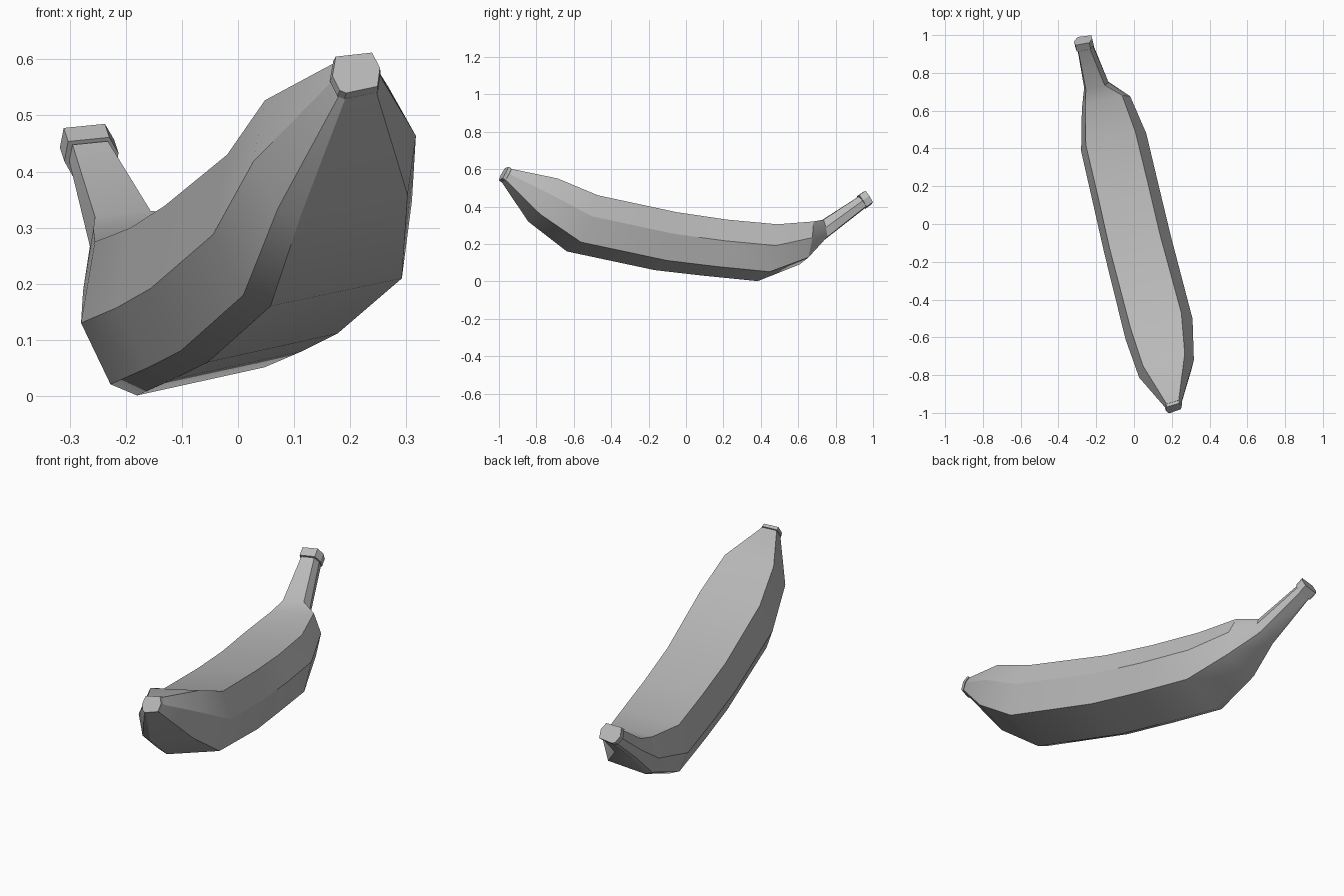
import bpy
import bmesh
import math

old = bpy.data.objects.get("Cube")
if old:
    bpy.data.objects.remove(old, do_unlink=True)

# One flat colour for the whole fruit
skin = bpy.data.materials.new("plain_grey")
skin.use_nodes = True
colour = (0.5, 0.5, 0.5, 1)
skin.diffuse_color = colour
skin.node_tree.nodes["Principled BSDF"].inputs["Base Color"].default_value = colour

# Seven-sided cross-section: a flat top, full sides and a tilted underside
PROFILE = [(-.83, .8), (.67, 1), (1, .25), (.9, -.67),
           (-.4, -1), (-.67, -.87), (-.97, -.15)]
SKEW = .24  # turns each ring square to the slanted length


def add_ring(bm, x, y, z, width, height, lean):
    """Place one cross-section; lean tips its top toward the back."""
    return [bm.verts.new((x + width * u,
                          y + SKEW * width * u + lean * v,
                          z + height * v)) for u, v in PROFILE]


def loft(name, stations):
    """Skin a closed, capped solid through the given rings."""
    bm = bmesh.new()
    rings = [add_ring(bm, *station) for station in stations]
    count = len(PROFILE)
    for near, far in zip(rings, rings[1:]):
        for i in range(count):
            j = (i + 1) % count
            bm.faces.new((near[i], near[j], far[j], far[i]))
    bm.faces.new(rings[0])
    bm.faces.new(rings[-1])
    bmesh.ops.recalc_face_normals(bm, faces=bm.faces[:])
    mesh = bpy.data.meshes.new(name)
    bm.to_mesh(mesh)
    bm.free()
    mesh.materials.append(skin)
    obj = bpy.data.objects.new(name, mesh)
    bpy.context.collection.objects.link(obj)
    bpy.ops.object.select_all(action="DESELECT")
    obj.select_set(True)
    bpy.context.view_layer.objects.active = obj
    bpy.ops.object.shade_smooth_by_angle(angle=math.radians(30))
    return obj


# Curved body running from the blunt tip back into the stem
# (x, y, z, half width, half height, lean)
loft("fruit_body", [
    (.208, -.96, .565, .043, .036, .02),
    (.17, -.77, .435, .147, .115, .06),
    (.13, -.56, .31, .18, .15, .06),
    (.017, -.115, .215, .178, .155, .035),
    (-.045, .15, .18, .176, .15, .04),
    (-.11, .43, .153, .175, .152, .03),
    (-.15, .64, .205, .13, .115, .02),
    (-.2, .735, .275, .066, .055, -.01),
    (-.26, .94, .423, .042, .031, -.022),
])

# Small blunt rim at the front tip
loft("tip_cap", [
    (.208, -.961, .567, .046, .038, .02),
    (.21, -.976, .576, .043, .036, .02),
])

# Thicker cut end on the stem
loft("stem_cap", [
    (-.262, .94, .424, .049, .037, -.022),
    (-.27, .974, .448, .049, .037, -.022),
])
